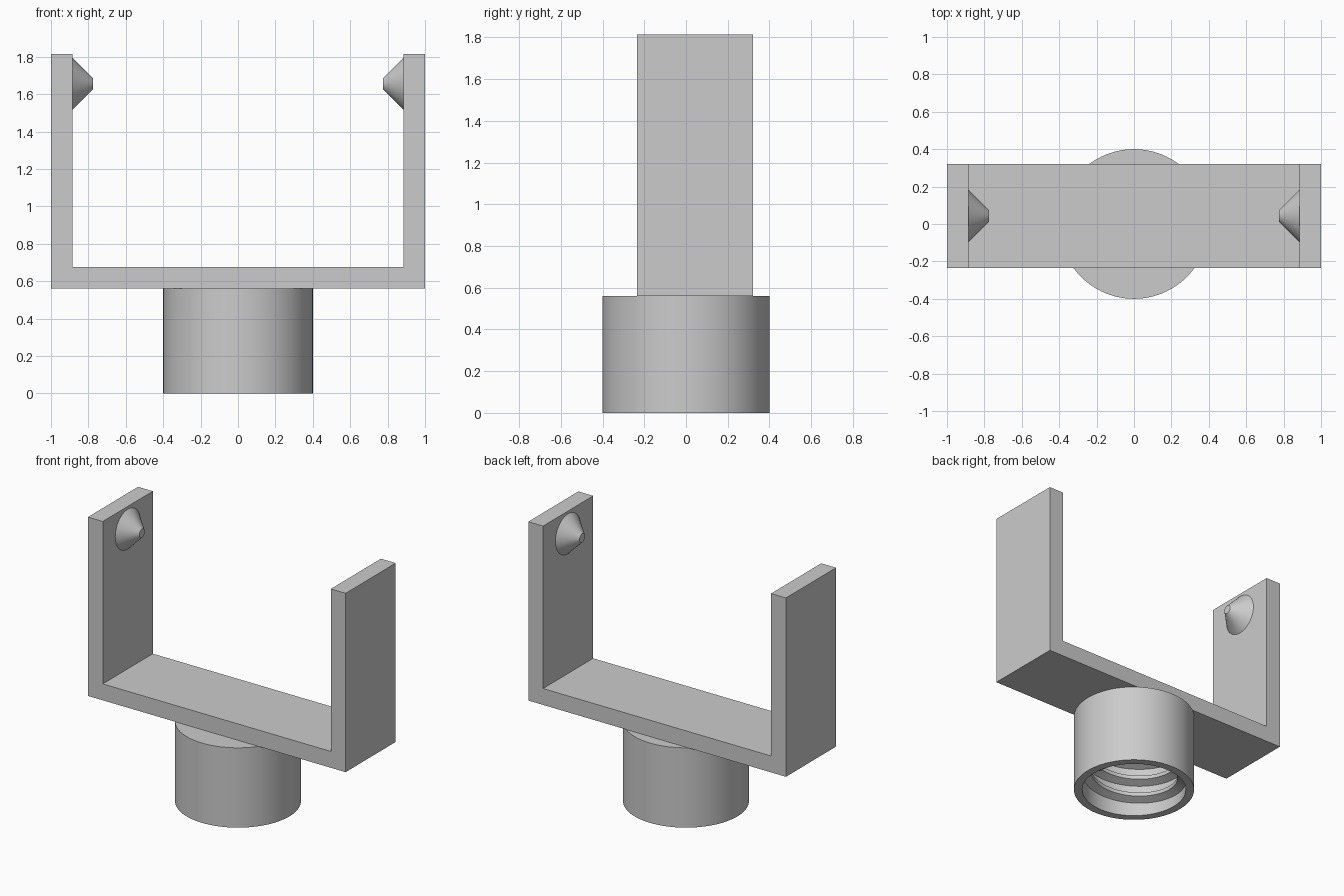
import bpy
import bmesh
import math
from mathutils import Matrix, Vector

cube = bpy.data.objects.get("Cube")
if cube:
    bpy.data.objects.remove(cube, do_unlink=True)

GREY = (0.6, 0.6, 0.6, 1.0)
grey = bpy.data.materials.new("plain grey")
grey.use_nodes = True
grey.diffuse_color = GREY
grey.node_tree.nodes["Principled BSDF"].inputs["Base Color"].default_value = GREY


def finish(bm, name, smooth=False):
    """Turn a bmesh into a named grey object."""
    bmesh.ops.recalc_face_normals(bm, faces=bm.faces)
    mesh = bpy.data.meshes.new(name)
    bm.to_mesh(mesh)
    bm.free()
    mesh.materials.append(grey)
    obj = bpy.data.objects.new(name, mesh)
    bpy.context.collection.objects.link(obj)
    if smooth:
        bpy.ops.object.select_all(action="DESELECT")
        obj.select_set(True)
        bpy.context.view_layer.objects.active = obj
        bpy.ops.object.shade_smooth_by_angle(angle=math.radians(30))
    return obj


# U-shaped bracket: a profile in x and z, extruded along y
BASE, TOP, WALL = 0.56, 1.815, 0.115
FRONT, BACK = -0.235, 0.32
half = [(1, BASE), (1, TOP), (1 - WALL, TOP), (1 - WALL, BASE + WALL)]
outline = half + [(-x, z) for x, z in reversed(half)]
bm = bmesh.new()
face = bm.faces.new([bm.verts.new((x, FRONT, z)) for x, z in outline])
extruded = bmesh.ops.extrude_face_region(bm, geom=[face])
moved = [v for v in extruded["geom"] if isinstance(v, bmesh.types.BMVert)]
bmesh.ops.translate(bm, verts=moved, vec=(0, BACK - FRONT, 0))
finish(bm, "bracket")

# Pivot cones on the inner faces of the arms
LENGTH = 0.11
for side, label in ((1, "left"), (-1, "right")):
    bm = bmesh.new()
    place = (Matrix.Translation((side * (1 - WALL - LENGTH / 2), 0.043, 1.655))
             @ Matrix.Rotation(-side * math.pi / 2, 4, "Y"))
    bmesh.ops.create_cone(bm, cap_ends=True, segments=64, radius1=0.14,
                          radius2=0.03, depth=LENGTH, matrix=place)
    finish(bm, label + "_pivot_cone", smooth=True)

# Hollow socket, closed at the top
BORE = 0.345
profile = [(0, BASE), (0.4, BASE), (0.4, 0), (BORE, 0), (BORE, 0.45), (0, 0.45)]
bm = bmesh.new()
verts = [bm.verts.new((r, 0, z)) for r, z in profile]
edges = [bm.edges.new(pair) for pair in zip(verts, verts[1:])]
bmesh.ops.spin(bm, geom=verts + edges, cent=(0, 0, 0), axis=(0, 0, 1),
               angle=math.tau, steps=96, use_merge=True)
bmesh.ops.remove_doubles(bm, verts=bm.verts, dist=0.0001)
finish(bm, "socket", smooth=True)

# Helical thread inside the socket
PITCH, TURNS, STEPS = 0.13, 3, 72
section = [(BORE + 0.01, -0.045), (0.29, -0.015), (0.29, 0.015), (BORE + 0.01, 0.045)]
bm = bmesh.new()
rings = []
for i in range(TURNS * STEPS + 1):
    turn = i / STEPS
    spin = Matrix.Rotation(turn * math.tau, 4, "Z")
    rings.append([bm.verts.new(spin @ Vector((r, 0, 0.05 + turn * PITCH + z * 0.9)))
                  for r, z in section])
for a, b in zip(rings, rings[1:]):
    for k in range(len(section)):
        n = (k + 1) % len(section)
        bm.faces.new((a[k], a[n], b[n], b[k]))
bm.faces.new(rings[0])
bm.faces.new(rings[-1])
finish(bm, "socket_thread", smooth=True)
